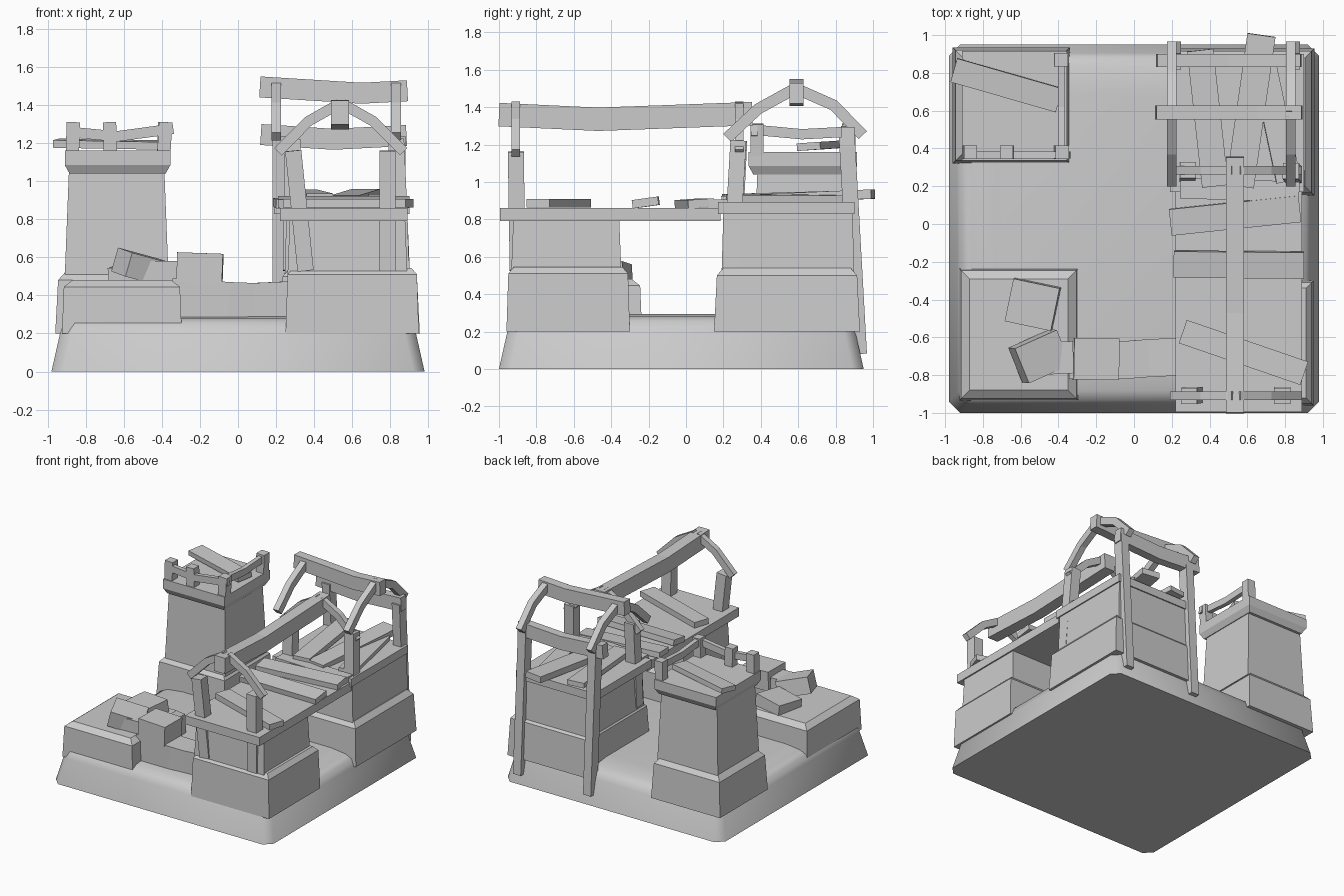
import bpy, bmesh
from math import radians
from mathutils import Vector, Euler

if "Cube" in bpy.data.objects:
    bpy.data.objects.remove(bpy.data.objects["Cube"])


def make(name, verts, faces):
    me = bpy.data.meshes.new(name)
    me.from_pydata([tuple(v) for v in verts], [], faces)
    bm = bmesh.new()
    bm.from_mesh(me)
    bmesh.ops.recalc_face_normals(bm, faces=bm.faces)
    bm.to_mesh(me)
    bm.free()
    ob = bpy.data.objects.new(name, me)
    bpy.context.collection.objects.link(ob)
    return ob


def skin(name, rings):
    """Closed skin over a list of equal-length vertex rings."""
    n = len(rings[0])
    verts = [v for r in rings for v in r]
    faces = [tuple(range(n)), tuple(range((len(rings) - 1) * n, len(rings) * n))]
    for k in range(len(rings) - 1):
        for i in range(n):
            j = (i + 1) % n
            faces.append((k * n + i, k * n + j, (k + 1) * n + j, (k + 1) * n + i))
    return make(name, verts, faces)


def block(name, x0, x1, y0, y1, levels, c=0):
    """Stacked rectangles; levels = (z, inset), c = corner cut."""
    rings = []
    for z, i in levels:
        a, b, p, q = x0 + i, x1 - i, y0 + i, y1 - i
        if c:
            pts = [(a + c, p), (b - c, p), (b, p + c), (b, q - c),
                   (b - c, q), (a + c, q), (a, q - c), (a, p + c)]
        else:
            pts = [(a, p), (b, p), (b, q), (a, q)]
        rings.append([(x, y, z) for x, y in pts])
    return skin(name, rings)


def beam(name, pts, w, h):
    """Rectangular timber swept along points: w sideways, h upwards."""
    pts = [Vector(p) for p in pts]
    rings = []
    for i, p in enumerate(pts):
        t = (pts[min(i + 1, len(pts) - 1)] - pts[max(i - 1, 0)]).normalized()
        ref = Vector((0, 1, 0)) if abs(t.z) > 0.85 else Vector((0, 0, 1))
        s = t.cross(ref).normalized()
        u = s.cross(t)
        rings.append([p + s * a * w / 2 + u * b * h / 2
                      for a, b in ((-1, -1), (1, -1), (1, 1), (-1, 1))])
    return skin(name, rings)


def slab(name, c, size, rot=(0, 0, 0)):
    e = Euler([radians(r) for r in rot])
    rings = []
    for z in (-.5, .5):
        r = []
        for x, y in ((-.5, -.5), (.5, -.5), (.5, .5), (-.5, .5)):
            v = Vector((x * size[0], y * size[1], z * size[2]))
            v.rotate(e)
            r.append(v + Vector(c))
        rings.append(r)
    return skin(name, rings)


# ground mound
base = block("ground_base", -.98, .98, -1, .95,
             [(0, 0), (.2, .045), (.255, .065), (.28, .12), (.295, .25)], .06)
bpy.context.view_layer.objects.active = base
base.select_set(True)
bpy.ops.object.shade_smooth_by_angle(angle=radians(50))

# stone foundations and columns
FOOT = [(.2, 0), (.48, .015), (.525, .055)]
block("ruin_foundation", -.92, -.3, -.93, -.24, [(.2, -.005), (.445, .005), (.48, .05)])
block("front_foundation", .25, .95, -.96, -.3, [(.2, 0), (.51, .01), (.545, .04)])
block("front_column", .26, .89, -.935, -.345, [(.5, 0), (.8, .012)])
block("rear_foundation", .22, .955, .15, .93, [(.2, 0), (.5, .015), (.54, .05)])
block("rear_column", .245, .9, .19, .9, [(.5, 0), (.84, .01)])
block("turret_foundation", -.96, -.34, .32, .935, FOOT)
block("turret_column", -.91, -.365, .36, .89, [(.5, 0), (1.06, .022)])
block("turret_cap", -.91, -.355, .335, .915, [(1.04, .025), (1.085, 0), (1.16, 0)])

# turret battlement posts, rails and loose plank
for x, y, dx in ((-.87, .38, .01), (-.67, .38, -.01), (-.39, .38, .02), (-.39, .87, .01)):
    beam("turret_post", [(x, y, 1.14), (x + dx * .5, y, 1.31)], .07, .07)
beam("turret_front_rail", [(-.9, .365, 1.26), (-.64, .365, 1.235), (-.34, .365, 1.275)], .035, .055)
beam("turret_side_rail", [(-.385, .35, 1.28), (-.385, .62, 1.255), (-.385, .9, 1.27)], .035, .055)
slab("turret_plank", (-.675, .735, 1.195), (.58, .13, .04), (4, 1, -16))

# wooden decks
slab("bridge_deck", (.555, -.405, .825), (.67, 1.18, .07))
slab("rear_deck", (.545, .535, .86), (.71, .73, .065))

# loose planks on the decks
slab("plank_far", (.56, .18, .88), (.63, .11, .05), (0, 0, -2))
slab("plank_mid", (.535, .045, .885), (.69, .14, .045), (4, 0, 6))
slab("plank_near", (.555, -.215, .89), (.69, .14, .045), (8, 0, -.5))
slab("plank_front", (.58, -.68, .885), (.68, .13, .045), (0, 0, -19))
beam("plank_rear_long", [(.56, .2, .9), (.675, 1.0, .935)], .15, .05)
beam("plank_rear_left", [(.43, .2, .915), (.35, .92, .935)], .14, .04)
slab("plank_rear_right", (.75, .55, .91), (.13, .66, .04), (0, 3, 12))

# bridge roof: posts, paired rafters and sagging ridge
beam("front_left_post", [(.355, -.9, .53), (.29, -.91, 1.16)], .085, .085)
beam("front_right_post", [(.785, -.9, .53), (.785, -.91, 1.16)], .085, .085)
beam("middle_left_post", [(.28, .25, .53), (.285, .285, 1.22)], .085, .085)
beam("middle_right_post", [(.86, .24, .53), (.83, .28, 1.22)], .085, .085)
for y in (-.91, .285):
    for s in (-1, 1):
        beam("bridge_rafter", [(.54 + s * .33, y, 1.155), (.54 + s * .17, y, 1.315),
                               (.54 + s * .01, y, 1.405)], .045, .055)
beam("bridge_ridge", [(.535, -1, 1.36), (.535, -.47, 1.335), (.535, .355, 1.365)], .095, .125)

# rear gable: long back posts, tie beam, rafters and ridge
for x in (.215, .845):
    beam("rear_post", [(x, .925, .08), (x, .86, 1.24)], .07, .085)
beam("rear_tie_beam", [(.12, .865, 1.245), (.5, .865, 1.22), (.885, .865, 1.24)], .07, .11)
for x in (.2, .83):
    beam("rear_rafter", [(x, .22, 1.235), (x, .385, 1.39), (x, .585, 1.5)], .05, .06)
    beam("rear_rafter", [(x, .945, 1.25), (x, .79, 1.41), (x, .585, 1.5)], .05, .06)
beam("rear_ridge", [(.115, .59, 1.495), (.65, .59, 1.462), (.89, .59, 1.475)], .075, .11)

# low broken wall and tumbled stones
beam("broken_wall", [(-.35, -.72, .385), (-.05, -.72, .365), (.08, -.71, .36), (.3, -.7, .37)],
     .2, .21)
slab("wall_stone", (-.2, -.715, .545), (.24, .22, .155), (0, 2, -1))
slab("wall_end_stone", (-.42, -.71, .52), (.2, .17, .12), (0, 0, 3))
slab("tilted_stone", (-.5, -.7, .545), (.25, .2, .13), (8, 14, 24))
slab("fallen_stone", (-.535, -.425, .505), (.25, .23, .11), (4, -4, -12))
